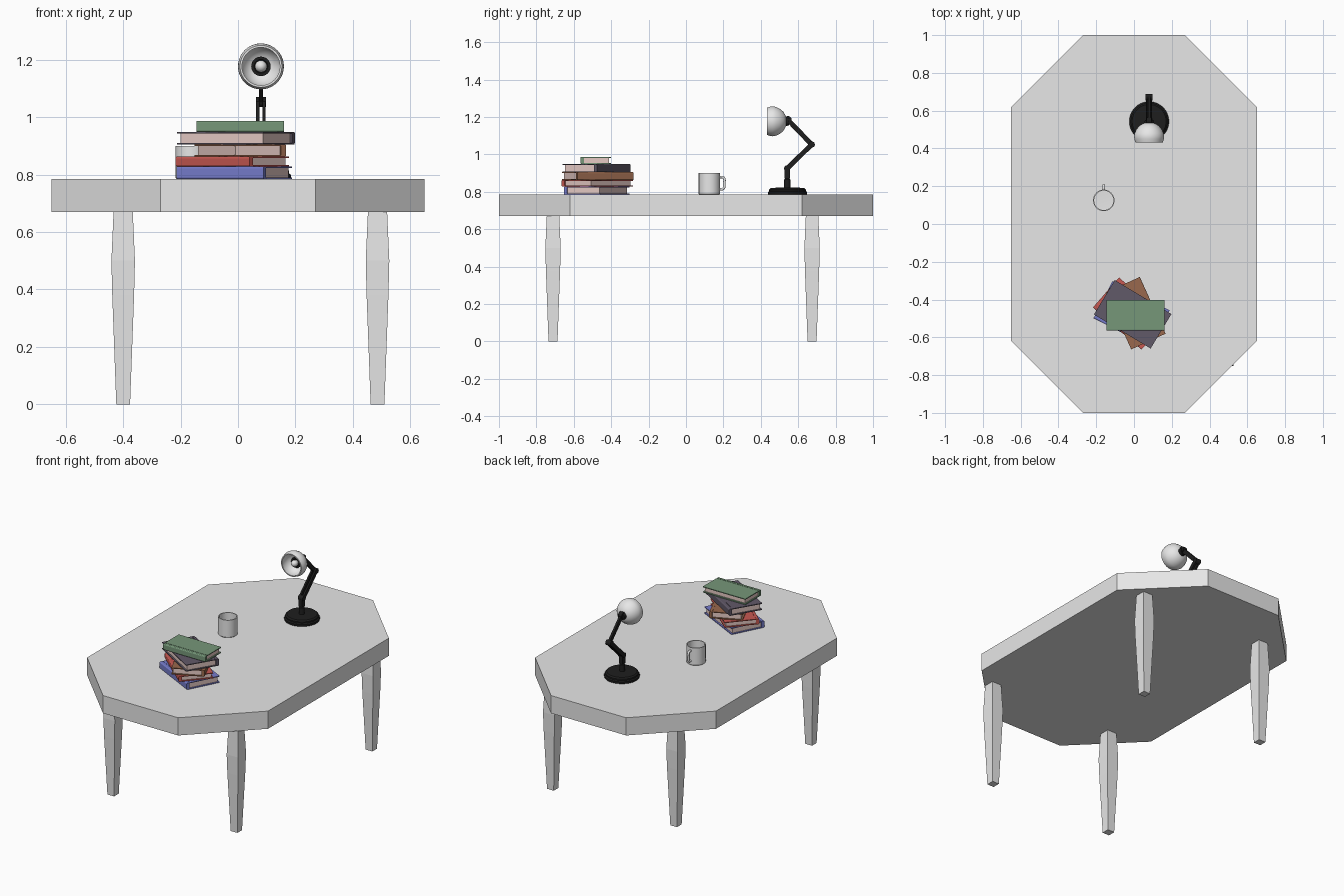
import bpy, bmesh
from math import radians, atan2, pi
from mathutils import Matrix, Vector

if "Cube" in bpy.data.objects:
    bpy.data.objects.remove(bpy.data.objects["Cube"])


def material(name, r, g, b):
    m = bpy.data.materials.new(name)
    m.use_nodes = True
    m.diffuse_color = (r, g, b, 1)
    bsdf = next(n for n in m.node_tree.nodes if n.type == 'BSDF_PRINCIPLED')
    bsdf.inputs["Base Color"].default_value = (r, g, b, 1)
    return m


GREY = material("light_grey", .8, .8, .8)
BLACK = material("black", .013, .013, .013)
PAPER = material("paper", .8, .6, .56)
BLUE = material("blue", .18, .2, .6)
RED = material("red", .58, .1, .085)
BROWN = material("brown", .32, .14, .075)
PURPLE = material("dark_purple", .12, .1, .14)
GREEN = material("green", .18, .31, .19)


def finish(bm, name, mats, smooth=False):
    bmesh.ops.recalc_face_normals(bm, faces=bm.faces[:])
    me = bpy.data.meshes.new(name)
    bm.to_mesh(me)
    bm.free()
    ob = bpy.data.objects.new(name, me)
    bpy.context.collection.objects.link(ob)
    for m in mats:
        me.materials.append(m)
    if smooth:
        bpy.ops.object.select_all(action='DESELECT')
        ob.select_set(True)
        bpy.context.view_layer.objects.active = ob
        bpy.ops.object.shade_smooth_by_angle(angle=radians(35))
    return ob


def add_box(bm, lo, hi, mat=0):
    lo, hi = Vector(lo), Vector(hi)
    mx = Matrix.Translation((lo + hi) / 2) @ Matrix.Diagonal((*(hi - lo), 1))
    verts = bmesh.ops.create_cube(bm, size=1, matrix=mx)["verts"]
    for f in {f for v in verts for f in v.link_faces}:
        f.material_index = mat
    return verts


def lathe(name, profile, loc, mat, tilt=0, steps=40):
    """Spin a (radius, height) profile; tilt 90 points it to the front."""
    bm = bmesh.new()
    vs = [bm.verts.new((r, 0, h)) for r, h in profile]
    es = [bm.edges.new(p) for p in zip(vs, vs[1:])]
    bmesh.ops.spin(bm, geom=vs + es, cent=(0, 0, 0), axis=(0, 0, 1),
                   angle=2 * pi, steps=steps)
    bmesh.ops.remove_doubles(bm, verts=bm.verts[:], dist=1e-5)
    ob = finish(bm, name, [mat], True)
    ob.location = loc
    ob.rotation_euler.x = radians(tilt)
    return ob


def bar(name, a, b, x, width, thick):
    """Straight bar between two (y, z) points in the plane at x."""
    dy, dz = b[0] - a[0], b[1] - a[1]
    half = Vector((dy, dz)).length / 2
    bm = bmesh.new()
    add_box(bm, (-width / 2, -thick / 2, -half), (width / 2, thick / 2, half))
    ob = finish(bm, name, [BLACK])
    ob.location = (x, (a[0] + b[0]) / 2, (a[1] + b[1]) / 2)
    ob.rotation_euler.x = atan2(-dy, dz)
    return ob


# Octagonal table top
TOP = .785
bm = bmesh.new()
outline = [(.27, -1), (.65, -.62), (.65, .62), (.27, 1)]
outline += [(-x, y) for x, y in reversed(outline)]
face = bm.faces.new([bm.verts.new((x, y, .67)) for x, y in outline])
new = bmesh.ops.extrude_face_region(bm, geom=[face])["geom"]
bmesh.ops.translate(bm, vec=(0, 0, TOP - .67),
                    verts=[g for g in new if isinstance(g, bmesh.types.BMVert)])
finish(bm, "table_top", [GREY])

# Square tapered legs
for x, side in ((-.4, "right"), (.486, "left")):
    for y, end in ((-.711, "front"), (.674, "back")):
        bm = bmesh.new()
        rings = []
        for z, w in ((0, .024), (.38, .038), (.5, .041), (.68, .033)):
            rings.append([bm.verts.new((x + sx * w, y + sy * w, z)) for sx, sy in
                          ((-1, -1), (1, -1), (1, 1), (-1, 1))])
        for lo, hi in zip(rings, rings[1:]):
            for i in range(4):
                j = (i + 1) % 4
                bm.faces.new((lo[i], lo[j], hi[j], hi[i]))
        bm.faces.new(rings[0])
        bm.faces.new(rings[-1])
        finish(bm, f"{end}_{side}_leg", [GREY])


# Books: two covers, a rounded spine along the local -y side, and pages
def book(name, mat, center, length, width, z0, z1, turn):
    bm = bmesh.new()
    l, w, h, t = length / 2, width / 2, z1 - z0, .005
    add_box(bm, (-l, -w + .022, 0), (l, w, t))
    add_box(bm, (-l, -w + .022, h - t), (l, w, h))
    add_box(bm, (-l + .008, -w + .008, t), (l - .008, w - .01, h - t), 1)
    spine = add_box(bm, (-l, -w, 0), (l, -w + .019, h))
    edges = [e for e in {e for v in spine for e in v.link_edges}
             if all(v.co.y < -w + .001 for v in e.verts)
             and abs(e.verts[0].co.x - e.verts[1].co.x) > l]
    bmesh.ops.bevel(bm, geom=edges, offset=.006, segments=3, profile=.5,
                    affect='EDGES')
    # Hinge strips joining spine and covers, slightly sunken
    add_box(bm, (-l, -w + .018, .0015), (l, -w + .023, t))
    add_box(bm, (-l, -w + .018, h - t), (l, -w + .023, h - .0015))
    ob = finish(bm, name, [mat, PAPER])
    ob.location = (*center, z0)
    ob.rotation_euler.z = radians(turn)


book("blue_book", BLUE, (-.013, -.478), .34, .22, TOP, .828, -27)
book("red_book", RED, (-.02, -.474), .34, .21, .828, .863, -41)
book("brown_book", BROWN, (.008, -.472), .33, .2, .863, .905, 114.5)
book("purple_book", PURPLE, (-.007, -.478), .35, .213, .905, .949, 149)
book("green_book", GREEN, (.008, -.483), .305, .163, .949, .987, 0)

# Mug with a looped handle
lathe("mug", [(0, 0), (.053, 0), (.057, .004), (.057, .115), (.051, .115),
              (.051, .01), (0, .008)], (-.16, .125, TOP), GREY)
cu = bpy.data.curves.new("mug_handle", 'CURVE')
cu.dimensions = '3D'
cu.bevel_depth = .007
cu.bevel_resolution = 3
sp = cu.splines.new('BEZIER')
path = [(.176, .878), (.2, .876), (.205, .845), (.2, .818), (.176, .812)]
sp.bezier_points.add(len(path) - 1)
for p, (y, z) in zip(sp.bezier_points, path):
    p.co = (-.16, y, z)
    p.handle_left_type = p.handle_right_type = 'AUTO'
cu.materials.append(GREY)
bpy.context.collection.objects.link(bpy.data.objects.new("mug_handle", cu))

# Lamp base and post
LX = .08
lathe("lamp_base", [(0, 0), (.103, 0), (.105, .006), (.105, .014), (.098, .019),
                    (.098, .028), (.09, .036), (.03, .038), (0, .038)],
      (LX, .543, TOP), BLACK)
lathe("lamp_post", [(0, 0), (.017, 0), (.017, .045), (.012, .05), (.012, .065),
                    (0, .065)], (LX, .541, .82), BLACK, steps=20)

# Lamp arms: forked lower arm, single upper arm, round joints
shoulder, elbow, wrist = (.541, .925), (.672, 1.053), (.545, 1.185)
bar("lamp_lower_stem", (.541, .87), shoulder, LX, .024, .03)
for s in (-1, 1):
    bar("lamp_lower_arm", shoulder, elbow, LX + s * .011, .011, .026)
bar("lamp_upper_arm", elbow, wrist, LX, .014, .026)
for name, (y, z), r, half in (("shoulder_joint", shoulder, .017, .017),
                              ("elbow_joint", elbow, .017, .018),
                              ("wrist_joint", wrist, .02, .013)):
    ob = lathe("lamp_" + name, [(0, -half), (r, -half), (r, half), (0, half)],
               (LX, y, z), BLACK, steps=20)
    ob.rotation_euler.y = radians(90)

# Lamp head: open shade facing the front, with socket and bulb
head = (LX, .47, 1.177)
lathe("lamp_shade", [(0, -.068), (.03, -.063), (.052, -.05), (.068, -.03),
                     (.077, -.01), (.08, .006), (.078, .02), (.073, .038),
                     (.066, .038), (.07, .01), (.06, -.02), (.04, -.042),
                     (0, -.054)], head, GREY, tilt=90)
lathe("lamp_back_cap", [(0, -.08), (.022, -.08), (.026, -.06), (.026, -.05),
                        (0, -.05)], head, BLACK, tilt=90, steps=24)
lathe("lamp_socket", [(0, -.052), (.034, -.052), (.034, -.01), (.024, -.01),
                      (.02, -.014), (0, -.014)], head, BLACK, tilt=90, steps=24)
lathe("lamp_bulb", [(0, -.02), (.014, -.016), (.02, -.002), (.021, .006),
                    (.018, .016), (.01, .024), (0, .027)], head, GREY, tilt=90,
      steps=24)
